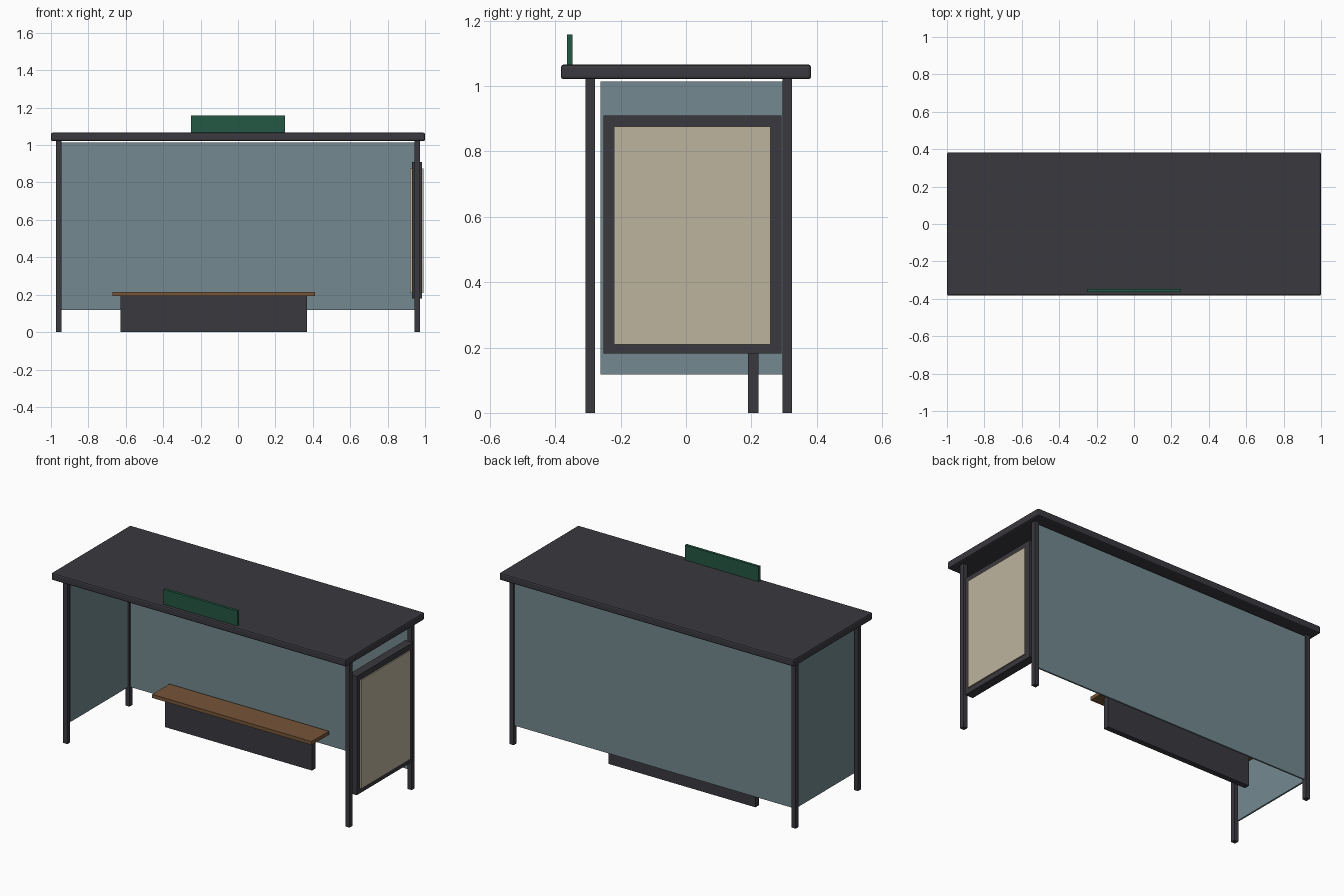
import bpy
import bmesh

if "Cube" in bpy.data.objects:
    bpy.data.objects.remove(bpy.data.objects["Cube"])


def srgb(r, g, b):
    """8-bit sRGB to linear RGBA."""
    lin = [((c / 255 + 0.055) / 1.055) ** 2.4 for c in (r, g, b)]
    return (*lin, 1.0)


def material(name, rgb):
    m = bpy.data.materials.new(name)
    m.diffuse_color = srgb(*rgb)
    m.use_nodes = True
    m.node_tree.nodes["Principled BSDF"].inputs["Base Color"].default_value = m.diffuse_color
    return m


METAL = material("dark metal", (58, 56, 62))
GLASS = material("teal glass", (115, 137, 144))
WOOD = material("brown wood", (118, 85, 57))
PAPER = material("beige paper", (190, 180, 157))
GREEN = material("green sign", (35, 87, 66))


def box(name, x, y, z, mat, bevel=0.0, segments=2):
    """Box from (min, max) ranges on each axis, with optional bevelled edges."""
    bm = bmesh.new()
    bmesh.ops.create_cube(bm, size=1)
    for v in bm.verts:
        for i, (lo, hi) in enumerate((x, y, z)):
            v.co[i] = hi if v.co[i] > 0 else lo
    mesh = bpy.data.meshes.new(name)
    bm.to_mesh(mesh)
    bm.free()
    mesh.materials.append(mat)
    ob = bpy.data.objects.new(name, mesh)
    bpy.context.collection.objects.link(ob)
    if bevel:
        mod = ob.modifiers.new("Bevel", "BEVEL")
        mod.width, mod.segments = bevel, segments
    return ob


# Roof slab with softened edges
box("roof", (-1, 1), (-0.383, 0.383), (1.021, 1.066), METAL, 0.009)

# Four corner posts
for side, cx in (("left", -0.958), ("right", 0.958)):
    for end, cy in (("front", -0.293), ("back", 0.31)):
        box(f"{end}_{side}_post", (cx - 0.014, cx + 0.014),
            (cy - 0.014, cy + 0.014), (0, 1.025), METAL)

# Glass walls at the back and on the left
box("back_glass", (-0.945, 0.945), (0.305, 0.315), (0.117, 1.014), GLASS)
box("left_glass", (-0.963, -0.953), (-0.261, 0.298), (0.117, 1.014), GLASS)

# Poster case on the right: four frame bars around a two-sided poster
fx = (0.93, 0.983)
y0, y1, z0, z1 = -0.252, 0.292, 0.181, 0.910
box("case_body", fx, (y0, y1), (z0, z1), METAL)
for name, x in (("inner_poster", (0.920, 0.929)), ("outer_poster", (0.984, 0.991))):
    box(name, x, (y0 + 0.032, y1 - 0.034), (z0 + 0.029, z1 - 0.034), PAPER)

# Bench
box("bench_seat", (-0.67, 0.413), (0.125, 0.292), (0.192, 0.214), WOOD)
box("bench_support", (-0.627, 0.37), (0.189, 0.222), (0, 0.193), METAL)

# Blank sign board on the roof edge
box("sign_board", (-0.25, 0.25), (-0.364, -0.347), (1.06, 1.158), GREEN)
